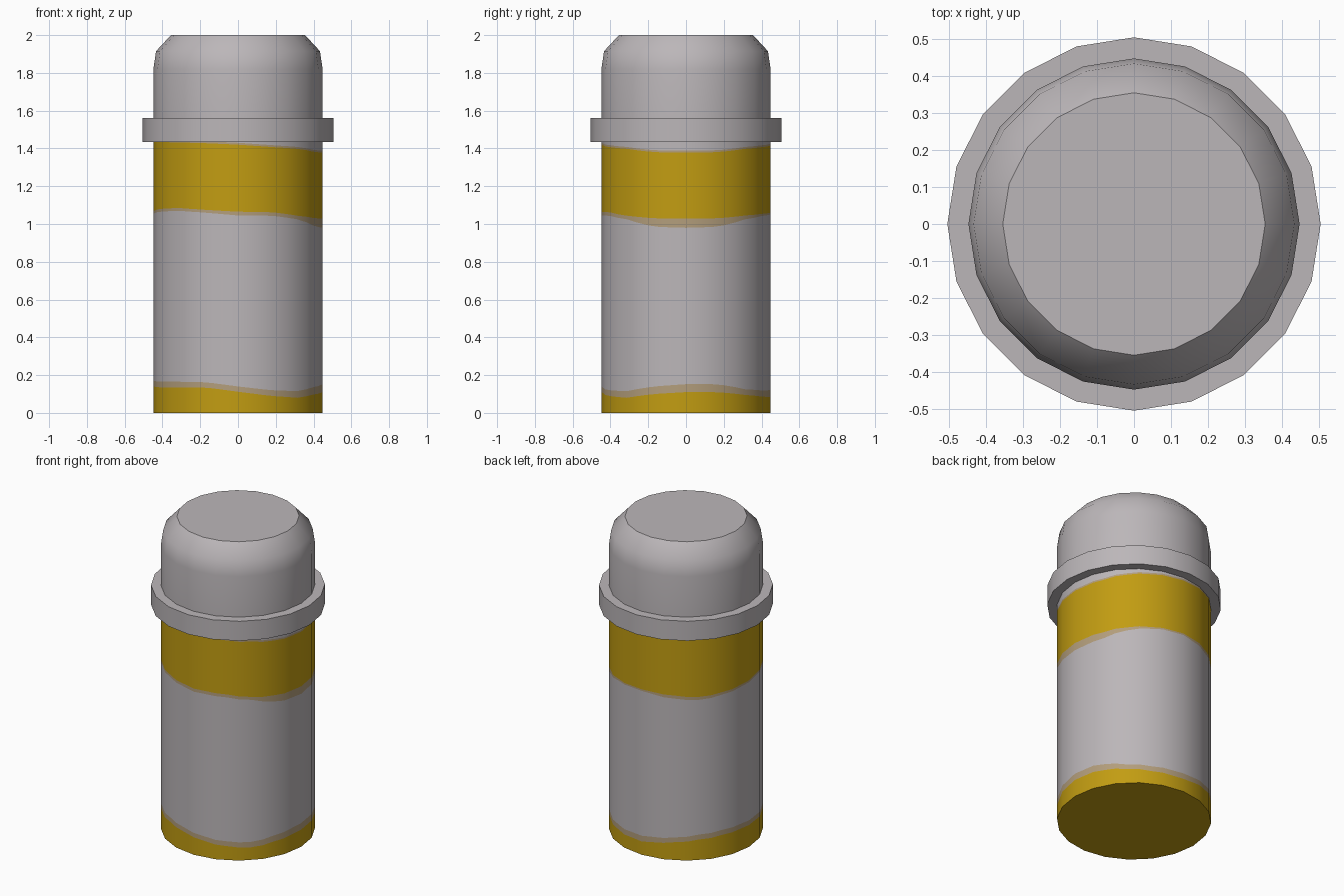
import bpy, bmesh, math

if "Cube" in bpy.data.objects:
    bpy.data.objects.remove(bpy.data.objects["Cube"])

SIDES = 20


def material(name, rgb):
    m = bpy.data.materials.new(name)
    m.diffuse_color = (*rgb, 1)
    m.use_nodes = True
    m.node_tree.nodes["Principled BSDF"].inputs["Base Color"].default_value = m.diffuse_color
    return m


GREY = material("warm_grey", (0.50, 0.47, 0.485))
GOLD = material("gold_paint", (0.54, 0.335, 0.006))
TAN = material("faded_tan", (0.45, 0.34, 0.20))


def wave(points, deg):
    """Height at an angle, read from evenly spaced points around the body."""
    t = (deg % 360) / 360 * len(points)
    i, f = int(t), t % 1
    return points[i] * (1 - f) + points[(i + 1) % len(points)] * f


def lathe(name, rings, mats, bands, cap_bottom=False, cap_top=False, cols=SIDES):
    """rings: (radius, height function); bands: material index for each row."""
    bm = bmesh.new()
    rows = []
    for r, height in rings:
        row = []
        for k in range(cols):
            # columns between the corners lie on the flat sides
            deg = 360 * k / cols
            step = 360 / SIDES
            off = math.radians(deg % step - step / 2)
            rr = r * math.cos(math.radians(step / 2)) / math.cos(off)
            a = math.radians(deg)
            row.append(bm.verts.new((rr * math.cos(a), rr * math.sin(a), height(deg))))
        rows.append(row)
    for n in range(len(rows) - 1):
        for k in range(cols):
            j = (k + 1) % cols
            f = bm.faces.new((rows[n][k], rows[n][j], rows[n + 1][j], rows[n + 1][k]))
            f.material_index = bands[n]
    if cap_bottom:
        bm.faces.new(rows[0][::-1]).material_index = bands[0]
    if cap_top:
        bm.faces.new(rows[-1]).material_index = bands[-1]
    mesh = bpy.data.meshes.new(name)
    bm.to_mesh(mesh)
    bm.free()
    for m in mats:
        mesh.materials.append(m)
    ob = bpy.data.objects.new(name, mesh)
    bpy.context.collection.objects.link(ob)
    bpy.ops.object.select_all(action='DESELECT')
    ob.select_set(True)
    bpy.context.view_layer.objects.active = ob
    bpy.ops.object.shade_smooth_by_angle(angle=math.radians(40))
    return ob


def flat(z):
    return lambda deg: z


def curve(points):
    return lambda deg: wave(points, deg)


# Painted edges: heights every 22.5 degrees, starting at the right (+x)
low_gold = [.110, .110, .095, .085, .085, .110, .130, .140,
            .140, .135, .135, .135, .112, .090, .080, .100]
low_tan = [.152, .152, .125, .118, .122, .140, .162, .172,
           .170, .165, .165, .163, .140, .120, .115, .140]
high_tan = [.980, .985, 1.025, 1.045, 1.050, 1.035, 1.025, 1.040,
            1.055, 1.065, 1.070, 1.060, 1.045, 1.045, 1.025, .985]
high_gold = [1.028, 1.030, 1.045, 1.055, 1.060, 1.055, 1.044, 1.055,
             1.067, 1.080, 1.085, 1.075, 1.065, 1.064, 1.044, 1.030]
top_gold = [1.378, 1.380, 1.398, 1.408, 1.415, 1.425, 1.432, 1.434,
            1.434, 1.434, 1.432, 1.428, 1.420, 1.408, 1.398, 1.380]
top_tan = [z + 0.010 for z in top_gold]

# Body with two painted bands
R = 0.448
lathe("body", [(R, flat(0)), (R, curve(low_gold)), (R, curve(low_tan)),
               (R, curve(high_tan)), (R, curve(high_gold)), (R, curve(top_gold)),
               (R, curve(top_tan)), (R, flat(1.5))],
      [GREY, GOLD, TAN], [1, 2, 0, 2, 1, 2, 0], cap_bottom=True, cols=SIDES * 2)

# Collar
lathe("collar", [(R, flat(1.435)), (0.505, flat(1.435)),
                 (0.505, flat(1.56)), (R, flat(1.56))], [GREY], [0, 0, 0])

# Rounded cap with flat top
lathe("cap", [(R, flat(1.5)), (R, flat(1.82)), (0.434, flat(1.915)),
              (0.355, flat(2.0))], [GREY], [0, 0, 0], cap_top=True)
